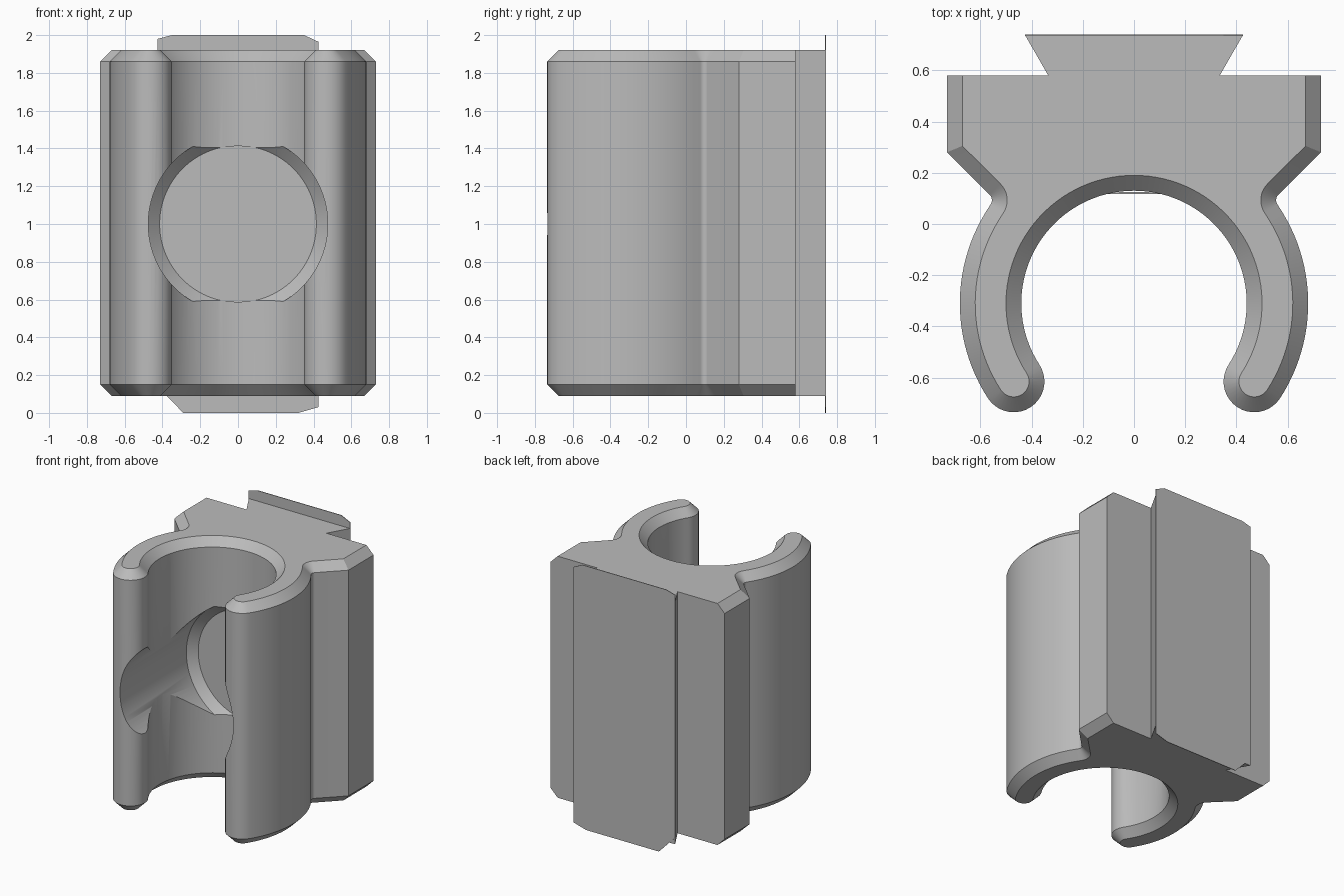
import bpy, bmesh
from math import sin, cos, radians, degrees, atan2, hypot
from mathutils import Vector, Matrix

default = bpy.data.objects.get("Cube")
if default:
    bpy.data.objects.remove(default, do_unlink=True)

# Single grey plastic
grey = bpy.data.materials.new("grey plastic")
grey.use_nodes = True
colour = (0.5, 0.5, 0.5, 1)
grey.diffuse_color = colour
grey.node_tree.nodes["Principled BSDF"].inputs["Base Color"].default_value = colour

BOTTOM, TOP, CHAMFER = 0.09, 1.92, 0.06
CENTRE_Y = -0.31                    # axis of the clip bore
BORE, OUTER = 0.44, 0.68
MID, HALF = (BORE + OUTER) / 2, (OUTER - BORE) / 2
TIP_ANGLE = -33
NECK, NECK_R = Vector((0.585, 0.093)), 0.03


def arc(cx, cy, r, start, end, n):
    angles = [radians(start + (end - start) * i / n) for i in range(n + 1)]
    return [(cx + r * cos(a), cy + r * sin(a)) for a in angles]


def outline(d):
    """Clip cross-section with its chamfered edges moved inwards by d."""
    half = [(0.425, 0.737), (0.335, 0.58), (0.73 - d, 0.58), (0.73 - d, 0.28 + 0.414 * d)]
    join = degrees(atan2(NECK.y - CENTRE_Y, NECK.x))
    half += arc(NECK.x, NECK.y, NECK_R + d, 135, 180 + join, 10)
    half += arc(0, CENTRE_Y, OUTER - d, join, TIP_ANGLE, 24)[1:]
    t = radians(TIP_ANGLE)
    half += arc(MID * cos(t), CENTRE_Y + MID * sin(t), HALF - d,
                TIP_ANGLE, TIP_ANGLE - 180, 18)[1:]
    half += arc(0, CENTRE_Y, BORE + d, TIP_ANGLE, 90, 36)[1:]
    return half + [(-x, y) for x, y in reversed(half[:-1])]


def loft(name, rings):
    """Closed solid through rings of matching points."""
    bm = bmesh.new()
    loops = [[bm.verts.new(p) for p in ring] for ring in rings]
    for a, b in zip(loops, loops[1:]):
        for i in range(len(a)):
            j = (i + 1) % len(a)
            bm.faces.new((a[i], a[j], b[j], b[i]))
    bm.faces.new(loops[0])
    bm.faces.new(loops[-1])
    bmesh.ops.recalc_face_normals(bm, faces=bm.faces)
    mesh = bpy.data.meshes.new(name)
    bm.to_mesh(mesh)
    bm.free()
    mesh.materials.append(grey)
    obj = bpy.data.objects.new(name, mesh)
    bpy.context.collection.objects.link(obj)
    return obj


def circle_y(r, y, n=96):
    return [(x, y, z) for x, z in arc(0, 1.0, r, 0, 360 - 360 / n, n - 1)]


# Clip body with dovetail, chamfered at both ends
layers = [(CHAMFER, BOTTOM), (0, BOTTOM + CHAMFER), (0, TOP - CHAMFER), (CHAMFER, TOP)]
body = loft("clip_body", [[(x, y, z) for x, y in outline(d)] for d, z in layers])

# Round pocket through the jaws, with a bevelled floor
cutter = loft("pocket_cutter", [circle_y(0.475, -1), circle_y(0.475, 0.06), circle_y(0.415, 0.12)])
cutter.hide_render = True
cut = body.modifiers.new("pocket", "BOOLEAN")
cut.operation = "DIFFERENCE"
cut.solver = "EXACT"
cut.object = cutter
bpy.context.view_layer.objects.active = body
bpy.ops.object.modifier_apply(modifier=cut.name)
bpy.data.objects.remove(cutter, do_unlink=True)

# Disc closing the pocket floor
loft("pocket_floor", [circle_y(0.415, 0.117), circle_y(0.415, 0.124)])

# Thin plate on the back of the dovetail, with clipped corners
plate = [(-0.425, 0.14), (-0.29, 0), (0.32, 0), (0.425, 0.03),
         (0.425, 1.965), (0.35, 2), (-0.35, 2), (-0.425, 1.98)]
loft("dovetail_back_plate", [[(x, y, z) for x, z in plate] for y in (0.735, 0.74)])

# Smooth curves, sharp edges
bpy.ops.object.select_all(action="DESELECT")
body.select_set(True)
bpy.context.view_layer.objects.active = body
bpy.ops.object.shade_smooth_by_angle(angle=radians(30))
